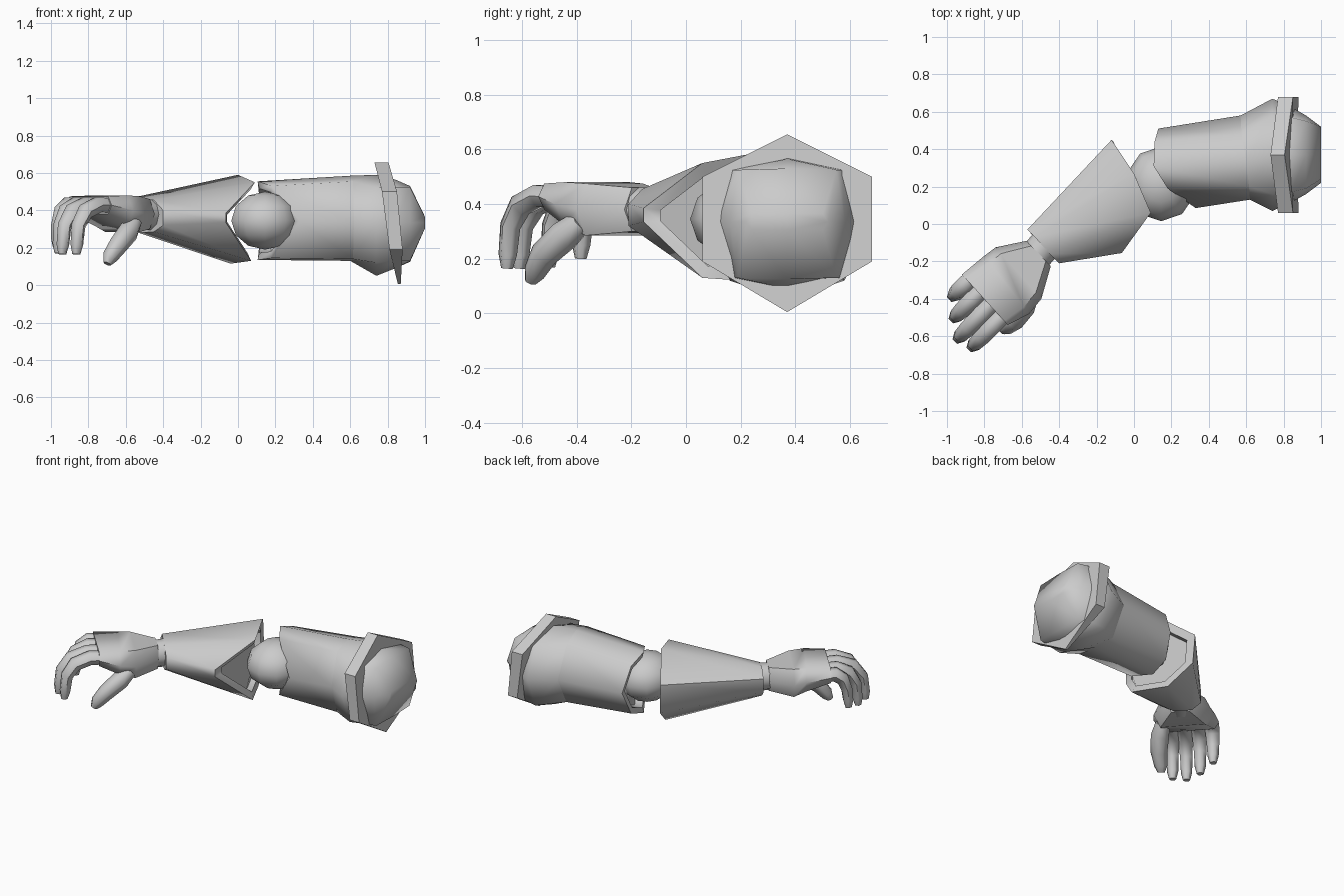
import bpy, bmesh, math
from mathutils import Vector

if "Cube" in bpy.data.objects:
    bpy.data.objects.remove(bpy.data.objects["Cube"])


def finish(name, bm, angle=35):
    bmesh.ops.recalc_face_normals(bm, faces=bm.faces)
    me = bpy.data.meshes.new(name)
    bm.to_mesh(me)
    bm.free()
    ob = bpy.data.objects.new(name, me)
    bpy.context.collection.objects.link(ob)
    bpy.ops.object.select_all(action='DESELECT')
    ob.select_set(True)
    bpy.context.view_layer.objects.active = ob
    bpy.ops.object.shade_smooth_by_angle(angle=math.radians(angle))
    return ob


def loft(name, rings, angle=35):
    """Skin a list of equal-length rings and cap both ends."""
    bm = bmesh.new()
    vs = [[bm.verts.new(p) for p in r] for r in rings]
    n = len(rings[0])
    for a, b in zip(vs, vs[1:]):
        for i in range(n):
            j = (i + 1) % n
            bm.faces.new((a[i], a[j], b[j], b[i]))
    bm.faces.new(vs[0])
    bm.faces.new(vs[-1])
    bmesh.ops.remove_doubles(bm, verts=bm.verts, dist=0.0005)
    return finish(name, bm, angle)


def recess(ring, inset, depth):
    """Extra rings that turn an end cap into a rim with a socket."""
    pts = [Vector(p) for p in ring]
    c = sum(pts, Vector()) / len(pts)
    rim = [p.lerp(c, inset) for p in pts]
    return [rim, [p + Vector(depth) for p in rim]]


def tube(name, path, radii, sides=6, up=(0, 0, 1)):
    pts = [Vector(p) for p in path]
    rings = []
    for i, (p, r) in enumerate(zip(pts, radii)):
        d = (pts[min(i + 1, len(pts) - 1)] - pts[max(i - 1, 0)]).normalized()
        u = d.cross(Vector(up)).normalized()
        v = u.cross(d)
        rings.append([p + r * (u * math.cos(t) + v * math.sin(t))
                      for t in (2 * math.pi * k / sides for k in range(sides))])
    return loft(name, rings, 60)


# Upper arm: eight-sided sleeve with an angled elbow opening
arm_end = [(0.33, 0.085, 0.34), (0.18, 0.19, 0.53), (0.105, 0.31, 0.555), (0.11, 0.44, 0.505),
           (0.13, 0.51, 0.34), (0.11, 0.44, 0.18), (0.105, 0.31, 0.135), (0.18, 0.19, 0.145)]
arm_top = [(0.62, 0.13, 0.34), (0.615, 0.20, 0.555), (0.60, 0.34, 0.585), (0.575, 0.48, 0.54),
           (0.57, 0.58, 0.34), (0.575, 0.48, 0.15), (0.60, 0.34, 0.13), (0.615, 0.20, 0.14)]
loft("upper_arm", [arm_top, arm_end] + recess(arm_end, 0.18, (0.06, 0, 0)), 70)


# Shoulder ball: eight-sided rings along x (x, half y, half top y, z bottom, z top, corner drop)
def ball_ring(x, hy, ht, zb, zt, drop):
    zm, y = 0.335, 0.37
    return [(x, y - hy, zm), (x, y - ht, zt - drop), (x, y, zt), (x, y + ht, zt - drop),
            (x, y + hy, zm), (x, y + ht, zb + drop), (x, y, zb), (x, y - ht, zb + drop)]


loft("shoulder_ball", [arm_top] + [ball_ring(*r) for r in (
    (0.74, 0.30, 0.21, 0.05, 0.59, 0.07),
    (0.84, 0.255, 0.20, 0.09, 0.565, 0.04), (0.92, 0.21, 0.18, 0.125, 0.53, 0.005),
    (1.0, 0.15, 0.13, 0.305, 0.365, 0.0))], 60)

# Tilted hexagonal shoulder plate
outline = [(0.37, 0.655), (0.68, 0.5), (0.68, 0.19), (0.37, 0.005), (0.06, 0.19), (0.06, 0.5)]
left = [0.73, 0.77, 0.81, 0.855, 0.81, 0.77]
right = [0.805, 0.85, 0.88, 0.87, 0.88, 0.85]
loft("shoulder_plate", [[(x, y, z) for x, (y, z) in zip(xs, outline)] for xs in (left, right)], 20)

# Elbow ball
bm = bmesh.new()
bmesh.ops.create_uvsphere(bm, u_segments=10, v_segments=6, radius=1)
for v in bm.verts:
    v.co = Vector((0.145 + 0.19 * v.co.x, 0.215 + 0.2 * v.co.y, 0.345 + 0.155 * v.co.z))
finish("elbow_ball", bm, 50)

# Forearm: eight-sided sleeve, pointed inner side, open towards the elbow
wrist_end = [(-0.57, -0.03, 0.42), (-0.53, -0.07, 0.475), (-0.45, -0.16, 0.455), (-0.40, -0.21, 0.40),
             (-0.40, -0.21, 0.32), (-0.45, -0.16, 0.285), (-0.53, -0.07, 0.28), (-0.57, -0.03, 0.33)]
elbow_end = [(-0.12, 0.45, 0.44), (0.0, 0.27, 0.59), (0.09, 0.06, 0.55), (-0.065, -0.155, 0.385),
             (-0.065, -0.155, 0.335), (0.07, 0.06, 0.13), (-0.04, 0.28, 0.115), (-0.11, 0.44, 0.24)]
loft("forearm", [wrist_end, elbow_end] + recess(elbow_end, 0.2, (-0.03, -0.025, 0)), 55)

# Wrist
tube("wrist", [(-0.43, -0.06, 0.38), (-0.56, -0.21, 0.375)], [0.09, 0.085], 10)


# Palm: flattened sections from the wrist to the knuckles
def palm_ring(a, b, zb, zt, bulge=0.12):
    a, b = Vector(a), Vector(b)
    zm = (zb + zt) / 2
    return [(*p, z) for p, z in (
        (a, zm), (a.lerp(b, bulge), zt), (a.lerp(b, 1 - bulge), zt),
        (b, zm), (b.lerp(a, bulge), zb), (b.lerp(a, 1 - bulge), zb))]


loft("palm", [palm_ring((-0.575, -0.09), (-0.445, -0.225), 0.30, 0.46, 0.2),
              palm_ring((-0.74, -0.125), (-0.495, -0.40), 0.285, 0.475),
              palm_ring((-0.80, -0.17), (-0.56, -0.48), 0.32, 0.48),
              palm_ring((-0.92, -0.27), (-0.675, -0.54), 0.38, 0.475, 0.08)], 60)

# Four curled fingers: base and tip positions, tip height
fingers = {"little_finger": ((-0.885, -0.305), (-0.968, -0.385), 0.20),
           "ring_finger": ((-0.83, -0.37), (-0.96, -0.50), 0.17),
           "middle_finger": ((-0.77, -0.435), (-0.94, -0.61), 0.165),
           "index_finger": ((-0.71, -0.50), (-0.865, -0.655), 0.165)}
for name, (base, tip, z) in fingers.items():
    b, t = Vector(base), Vector(tip)
    path = [(*b.lerp(t, f), h) for f, h in
            ((-0.2, 0.425), (0.25, 0.43), (0.68, 0.395), (0.92, 0.32), (0.98, z + 0.05), (1.0, z))]
    tube(name, path, [0.044, 0.046, 0.045, 0.039, 0.035, 0.022], 6,
         (t.x - b.x, t.y - b.y, 1.0))

# Thumb
tube("thumb", [(-0.555, -0.385, 0.335), (-0.585, -0.445, 0.285), (-0.64, -0.52, 0.215),
               (-0.685, -0.555, 0.15), (-0.70, -0.57, 0.115)],
     [0.045, 0.058, 0.052, 0.042, 0.022], 6)
